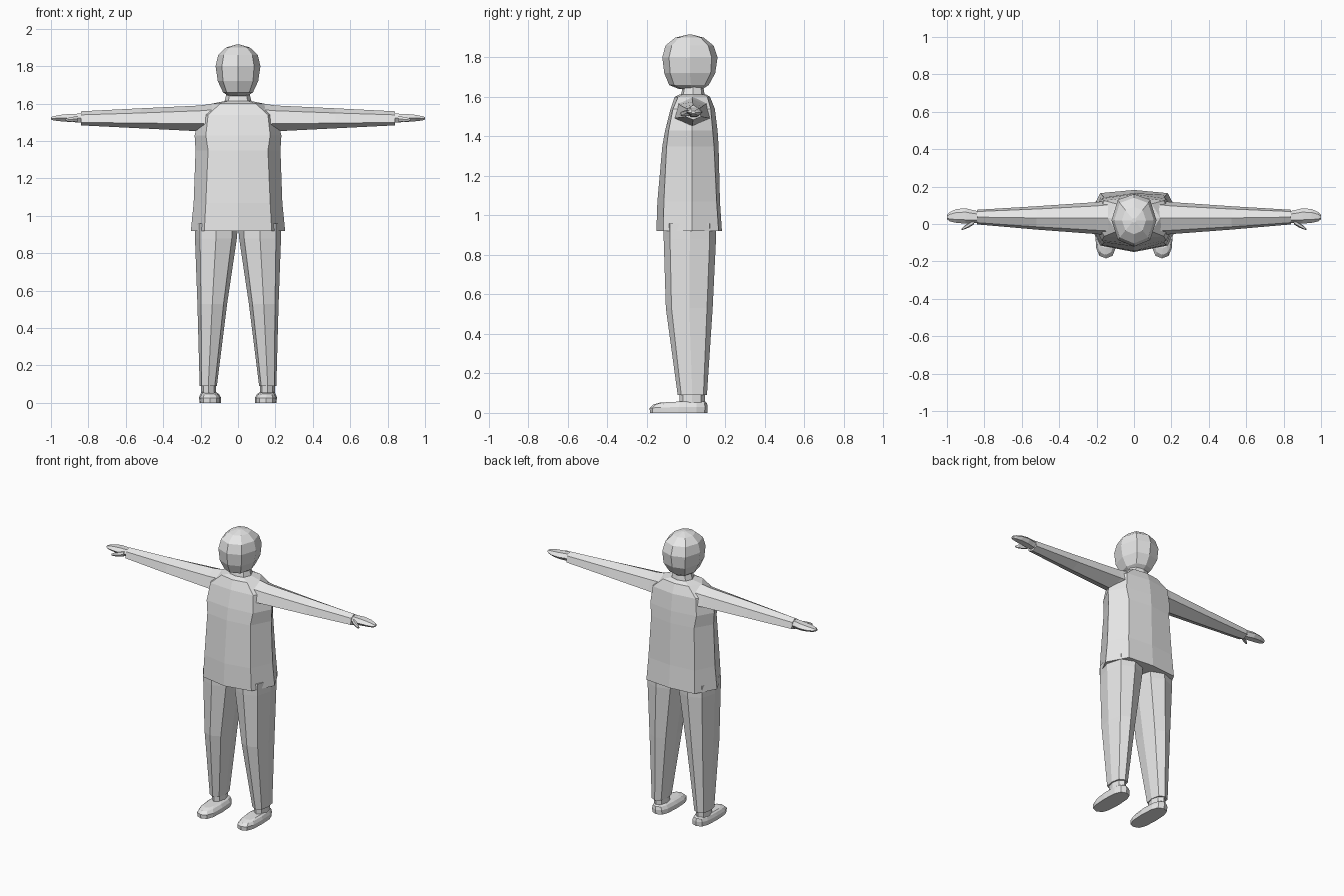
import bpy, bmesh
from math import cos, sin, pi

grey = bpy.data.materials.new("light grey")
grey.diffuse_color = (0.8, 0.8, 0.8, 1)


def loft(name, rings, mirror=False):
    """Skin a list of equal-length point rings, close both ends, optionally mirror in x."""
    bm = bmesh.new()
    loops = [[bm.verts.new(p) for p in ring] for ring in rings]
    n = len(loops[0])
    for a, b in zip(loops, loops[1:]):
        for i in range(n):
            j = (i + 1) % n
            bm.faces.new((a[i], a[j], b[j], b[i]))
    bm.faces.new(loops[0])
    bm.faces.new(loops[-1])
    bmesh.ops.recalc_face_normals(bm, faces=bm.faces)
    mesh = bpy.data.meshes.new(name)
    bm.to_mesh(mesh)
    bm.free()
    mesh.materials.append(grey)
    ob = bpy.data.objects.new(name, mesh)
    bpy.context.collection.objects.link(ob)
    if mirror:
        ob.modifiers.new("mirror", 'MIRROR')
    return ob


def body_ring(z, w, c, front, fc, mid, bc, back):
    """Eight-point ring: half width w, corner x c, and y of front, corners, side, back."""
    return [(0, front, z), (c, fc, z), (w, mid, z), (c, bc, z),
            (0, back, z), (-c, bc, z), (-w, mid, z), (-c, fc, z)]


def oval(z, x0, x1, y0, y1, n=8, power=1.0, turn=0.0):
    """Ring in the xy plane filling the given bounds; power < 1 makes it boxier."""
    pts = []
    for i in range(n):
        a = 2 * pi * i / n + turn
        c, s = cos(a), sin(a)
        fx = abs(c) ** power * (1 if c > 0 else -1)
        fy = abs(s) ** power * (1 if s > 0 else -1)
        pts.append(((x0 + x1) / 2 + fx * (x1 - x0) / 2,
                    (y0 + y1) / 2 + fy * (y1 - y0) / 2, z))
    return pts


# Head
loft("head", [body_ring(*r) for r in (
    (1.640, .050, .036, -.035, -.020, .025, .070, .085),
    (1.660, .080, .060, -.085, -.060, .025, .095, .115),
    (1.720, .108, .080, -.110, -.080, .020, .125, .148),
    (1.800, .120, .086, -.120, -.086, .020, .130, .160),
    (1.860, .106, .076, -.104, -.072, .020, .112, .140),
    (1.900, .064, .046, -.055, -.035, .020, .075, .090),
    (1.915, .012, .009, .008, .011, .020, .029, .032))])

# Neck
loft("neck", [body_ring(*r) for r in (
    (1.590, .078, .055, -.032, -.018, .035, .086, .102),
    (1.612, .072, .052, -.025, -.014, .035, .080, .094),
    (1.660, .060, .042, -.015, -.005, .035, .074, .086))])

# Shirt body, from hem to shoulders
loft("shirt_body", [body_ring(*r) for r in (
    (0.920, .252, .180, -.150, -.115, .030, .165, .182),
    (1.070, .237, .172, -.145, -.112, .030, .155, .172),
    (1.350, .227, .160, -.120, -.098, .030, .142, .165),
    (1.430, .232, .172, -.106, -.088, .030, .135, .160),
    (1.540, .205, .160, -.078, -.066, .030, .125, .146),
    (1.600, .140, .095, -.058, -.040, .032, .108, .122),
    (1.613, .075, .054, -.030, -.018, .035, .086, .100))])

# Sleeves: x, lowest z, lower edge z, upper edge z, top z, front y, back y
sleeve = []
for x, zb, zl, zu, zt, yf, yb in (
        (.10, 1.440, 1.490, 1.570, 1.606, -.062, .130),
        (.20, 1.452, 1.493, 1.562, 1.590, -.054, .117),
        (.52, 1.468, 1.496, 1.550, 1.575, -.030, .095),
        (.84, 1.484, 1.500, 1.540, 1.559, -.002, .076)):
    mid, d = (yf + yb) / 2, (yb - yf) * .12
    sleeve.append([(x, mid, zb), (x, yf, zl), (x, yf + d, zu),
                   (x, mid, zt), (x, yb - d, zu), (x, yb, zl)])
loft("sleeve", sleeve, True)


def hand_ring(x, y0, y1, z0, z1):
    """Flattened hexagonal section across x."""
    m, q = (z0 + z1) / 2, (y1 - y0) * .25
    return [(x, y0, m), (x, y0 + q, z0), (x, y1 - q, z0),
            (x, y1, m), (x, y1 - q, z1), (x, y0 + q, z1)]


# Hands and thumbs
loft("hand", [hand_ring(*r) for r in (
    (.82, .008, .066, 1.498, 1.548), (.86, .004, .074, 1.500, 1.546),
    (.90, .002, .084, 1.502, 1.545), (.95, .006, .080, 1.506, 1.540),
    (.985, .014, .064, 1.510, 1.533), (1.0, .026, .048, 1.515, 1.528))], True)
loft("thumb", [hand_ring(*r) for r in (
    (.855, -.002, .026, 1.505, 1.535), (.885, -.020, .006, 1.503, 1.529),
    (.910, -.030, -.012, 1.504, 1.524), (.922, -.032, -.024, 1.508, 1.518))], True)

# Trouser legs
loft("trouser_leg", [oval(z, *b, power=.8) for z, *b in (
    (0.090, .113, .205, -.042, .106), (0.530, .058, .217, -.102, .135),
    (0.880, .006, .230, -.113, .152), (0.960, .000, .232, -.113, .152))], True)

# Ankles
loft("ankle", [oval(z, .117, .197, -.034, .096) for z in (.04, .10)], True)

# Shoes: rounded outline tapering to a low, sloping toe
shoe = [oval(z, *b, n=12, power=.7) for z, *b in (
    (0.000, .092, .206, -.183, .108), (0.030, .092, .208, -.184, .110),
    (0.050, .104, .200, -.165, .106), (0.058, .118, .190, -.130, .096))]
shoe = [[(x, y, z * (.84 + .16 * min(1, (y + .185) / .15))) for x, y, z in r] for r in shoe]
loft("shoe", shoe, True)
